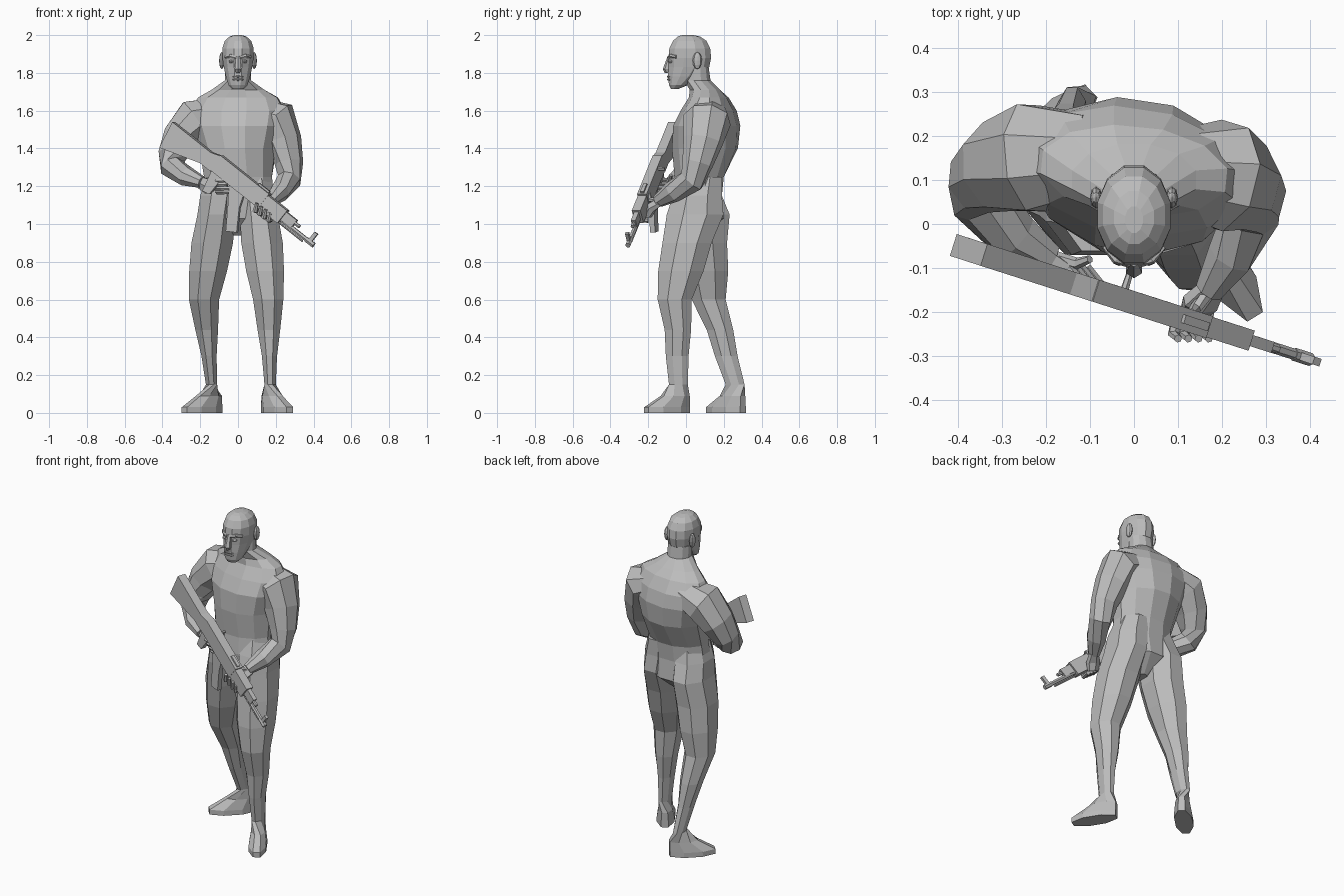
import bpy, bmesh, math
from mathutils import Vector, Matrix

if "Cube" in bpy.data.objects:
    bpy.data.objects.remove(bpy.data.objects["Cube"])

grey = bpy.data.materials.new("plain grey")
grey.use_nodes = True
grey.diffuse_color = (.5, .5, .5, 1)
grey.node_tree.nodes["Principled BSDF"].inputs["Base Color"].default_value = grey.diffuse_color


def finish(name, bm):
    bmesh.ops.recalc_face_normals(bm, faces=bm.faces)
    mesh = bpy.data.meshes.new(name)
    bm.to_mesh(mesh)
    bm.free()
    mesh.materials.append(grey)
    obj = bpy.data.objects.new(name, mesh)
    bpy.context.collection.objects.link(obj)


def skin(name, loops):
    """Join equal loops of points into a closed, flat-shaded skin."""
    bm = bmesh.new()
    rows = [[bm.verts.new(point) for point in loop] for loop in loops]
    for low, high in zip(rows, rows[1:]):
        for i in range(len(low)):
            bm.faces.new((low[i - 1], low[i], high[i], high[i - 1]))
    bm.faces.new(rows[0])
    bm.faces.new(rows[-1])
    finish(name, bm)


def oval(centre, across, along, sides):
    """Loop of points round a centre, spanned by two half axes."""
    angles = [math.tau * (i + .5) / sides for i in range(sides)]
    grow = 1 / math.cos(math.pi / sides)
    return [centre + grow * (across * math.cos(a) + along * math.sin(a)) for a in angles]


def level_oval(centre, width, depth, sides, yaw=0):
    turn = Matrix.Rotation(yaw, 3, 'Z')
    return oval(centre, turn @ Vector((width, 0, 0)), turn @ Vector((0, depth, 0)), sides)


def stack(name, rings, sides):
    """Level rings on the centre line: height, middle y, half width, half depth, yaw."""
    skin(name, [level_oval(Vector((0, y, z)), width, depth, sides, *yaw)
                for z, y, width, depth, *yaw in rings])


def limb(name, points, radii, sides=6, flat=1):
    """Tube whose rings stand square to its path."""
    points = [Vector(point) for point in points]
    loops = []
    for k, (point, radius) in enumerate(zip(points, radii)):
        ahead = points[min(k + 1, len(points) - 1)]
        run = (ahead - points[max(k - 1, 0)]).normalized()
        across = run.cross(Vector((.2, 1, .1))).normalized()
        loops.append(oval(point, across * radius, across.cross(run) * radius * flat, sides))
    skin(name, loops)


def ball(name, centre, size, segments=8, rings=6):
    bm = bmesh.new()
    place = Matrix.Translation(centre) @ Matrix.Diagonal(size).to_4x4()
    bmesh.ops.create_uvsphere(bm, u_segments=segments, v_segments=rings, radius=1, matrix=place)
    finish(name, bm)


# Torso from crotch to neck, the chest turned a little to the left
stack("torso", [
    (.94, .06, .03, .04), (1.03, .07, .16, .13), (1.15, .06, .19, .13), (1.25, .07, .18, .13),
    (1.4, .1, .2, .17, -.1), (1.52, .11, .24, .17, -.15), (1.6, .12, .25, .14, -.15),
    (1.67, .12, .21, .1, -.1), (1.71, .1, .14, .08), (1.76, .06, .07, .07), (1.83, .06, .07, .06)], 12)

# Legs share one muscle profile: height, half width, half depth, backward bulge
LEG = [(.15, .03, .05, 0), (.3, .04, .06, 0), (.44, .06, .07, .01), (.6, .08, .09, 0),
       (.75, .1, .12, 0), (.9, .11, .13, 0), (1.05, .1, .15, .01), (1.15, .1, .13, 0), (1.25, .08, .11, 0)]


def leg(side, hip, knee, ankle, yaw):
    hip, knee, ankle = Vector(hip), Vector(knee), Vector(ankle)
    toe_way = Vector((math.sin(yaw), -math.cos(yaw), 0))
    floor = Vector((ankle.x, ankle.y, 0))
    up = Vector((0, 0, 1))
    loops = [level_oval(floor + toe_way * .07 + up * z, .05, .13, 8, yaw) for z in (0, .03)]
    loops.append(level_oval(floor + toe_way * .02 + up * .09, .04, .08, 8, yaw))
    for z, width, depth, bulge in LEG:
        low, high = (ankle, knee) if z < knee.z else (knee, hip)
        centre = low.lerp(high, (z - low.z) / (high.z - low.z))
        loops.append(level_oval(centre + Vector((0, bulge, 0)), width, depth, 8))
    skin(side + "_leg", loops)


leg("left", (.1, .06, 1.15), (.16, -.06, .6), (.17, -.04, .15), .55)
leg("right", (-.1, .06, 1.15), (-.18, .12, .6), (-.14, .26, .15), -.8)

# Arms from inside the shoulder to the wrist
ARM = (.08, .11, .09, .07, .06, .05, .03)
limb("left_arm", [(.09, .12, 1.59), (.2, .11, 1.55), (.24, .09, 1.44), (.27, .06, 1.32),
                  (.27, .03, 1.23), (.22, -.07, 1.17), (.17, -.15, 1.12)], ARM, 8, 1.1)
limb("right_arm", [(-.1, .16, 1.59), (-.23, .15, 1.55), (-.31, .13, 1.45), (-.35, .1, 1.36),
                   (-.35, .06, 1.3), (-.27, -.03, 1.25), (-.19, -.08, 1.22)], ARM, 8, 1.1)


def hand(side, wrist, palm, first, last, reach, curl, thumb):
    """Flattened palm, four curled fingers between two knuckles, and a thumb."""
    wrist, palm, first, last = Vector(wrist), Vector(palm), Vector(first), Vector(last)
    middle = first.lerp(last, .5)
    limb(side + "_palm", [wrist, palm, middle], (.03, .04, .03), flat=.6)
    for i in range(4):
        knuckle = first.lerp(last, i / 3)
        bend = knuckle + Vector(reach)
        limb(f"{side}_finger_{i + 1}", [knuckle, bend, bend + Vector(curl)], (.012, .012, .008))
    limb(side + "_thumb", [wrist, palm + Vector(thumb) / 2, palm + Vector(thumb)], (.014, .012, .008))


hand("left", (.18, -.14, 1.12), (.15, -.18, 1.09), (.1, -.2, 1.07), (.17, -.2, 1.02),
     (-.01, -.05, 0), (.01, -.01, .04), (-.02, -.02, .08))
hand("right", (-.2, -.07, 1.22), (-.16, -.1, 1.2), (-.15, -.1, 1.23), (-.11, -.1, 1.17),
     (.04, -.05, 0), (.04, -.02, 0), (.06, .02, .06))

# Head from chin to crown, then the face
stack("head", [
    (1.715, -.06, .03, .02), (1.735, -.04, .05, .05), (1.78, -.01, .064, .085),
    (1.83, .015, .075, .108), (1.88, .02, .083, .113), (1.93, .02, .083, .108),
    (1.97, .02, .07, .088), (1.992, .015, .045, .06), (2, .01, .02, .03)], 12)
stack("nose", [(1.8, -.09, .01, .02), (1.82, -.1, .018, .02), (1.89, -.085, .01, .01)], 6)
for name, z in (("lower_lip", 1.765), ("upper_lip", 1.78)):
    ball(name, (0, -.085, z), (.03, .016, .008))
for side, s in (("left", 1), ("right", -1)):
    limb(side + "_brow", [(s * .01, -.09, 1.88), (s * .04, -.08, 1.89), (s * .065, -.05, 1.885)],
         (.008, .01, .008))
    ball(side + "_eye", (s * .034, -.08, 1.86), (.015, .015, .009))
    ball(side + "_ear", (s * .086, .06, 1.865), (.014, .025, .045))

# Rifle: positions run along its top line from the butt, then up from that line
ALONG, ABOVE = Vector((.78, -.25, -.62)), Vector((.62, -.2, .78))
BUTT = Vector((-.34, -.07, 1.54))
THICK = Vector((.3, .95, 0))


def on_rifle(along, above):
    return BUTT + ALONG * along + ABOVE * above


def plate(name, half, outline):
    middle = [on_rifle(*spot) for spot in outline]
    skin(name, [[point + THICK * way for point in middle] for way in (-half, half)])


def block(name, half, start, end, top, bottom):
    plate(name, half, [(start, top), (end, top), (end, bottom), (start, bottom)])


def rod(name, radius, start, end, above):
    limb(name, [on_rifle(start, above), on_rifle(end, above)], (radius, radius))


plate("stock", .026, [(0, 0), (.26, 0), (.32, .02), (.32, -.08), (.25, -.08), (.03, -.15)])
block("receiver", .026, .31, .64, .02, -.075)
block("handguard", .024, .63, .77, .01, -.075)
block("gas_block", .013, .76, .84, 0, -.05)
block("rear_sight", .01, .56, .63, .03, .01)
block("trigger_guard", .006, .38, .43, -.07, -.11)
plate("pistol_grip", .016, [(.32, -.07), (.39, -.07), (.39, -.18), (.35, -.19)])
plate("magazine", .014, [(.43, -.06), (.53, -.06), (.56, -.14), (.63, -.25), (.58, -.28), (.5, -.16)])
rod("barrel", .011, .75, .98, -.05)
rod("gas_tube", .009, .75, .87, -.02)
rod("cleaning_rod", .005, .75, .93, -.07)
rod("muzzle", .013, .94, .99, -.05)
block("front_sight", .009, .95, .97, .01, -.05)
limb("bolt_handle", [on_rifle(.4, 0), on_rifle(.4, 0) + THICK * .06], (.009, .007))
